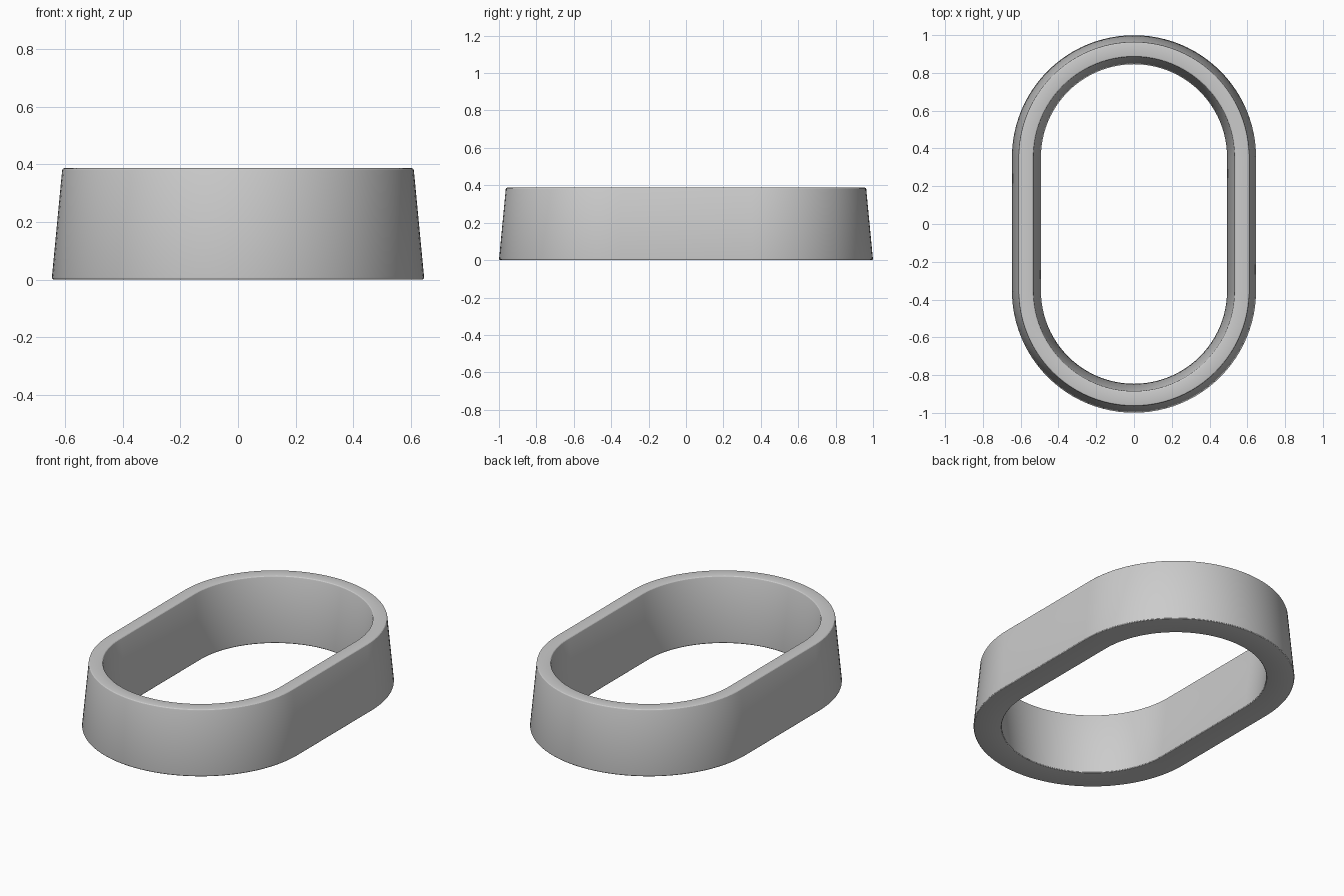
import bpy, bmesh
from math import pi, cos, sin, radians

if "Cube" in bpy.data.objects:
    bpy.data.objects.remove(bpy.data.objects["Cube"])

CENTRE_Y = 0.353   # centres of the two round ends
ARC_STEPS = 48     # segments per round end
# tapered wall section: (radius, height)
SECTION = [(0.647, 0.0), (0.610, 0.387), (0.533, 0.387), (0.492, 0.0)]


def stadium(radius):
    """Outline of a slot: two half circles joined by straight sides."""
    pts = []
    for start, cy in ((0, CENTRE_Y), (pi, -CENTRE_Y)):
        for i in range(ARC_STEPS + 1):
            a = start + pi * i / ARC_STEPS
            pts.append((radius * cos(a), cy + radius * sin(a)))
    return pts


# sweep the section around the outline
bm = bmesh.new()
loops = [[bm.verts.new((x, y, z)) for x, y in stadium(r)] for r, z in SECTION]
for k, a in enumerate(loops):
    b = loops[(k + 1) % len(loops)]
    for i in range(len(a)):
        j = (i + 1) % len(a)
        bm.faces.new((a[i], a[j], b[j], b[i]))
bmesh.ops.recalc_face_normals(bm, faces=bm.faces)
mesh = bpy.data.meshes.new("oval_ring")
bm.to_mesh(mesh)
bm.free()
ring = bpy.data.objects.new("oval_ring", mesh)
bpy.context.collection.objects.link(ring)

# small rounded rims
bevel = ring.modifiers.new("rim_rounding", "BEVEL")
bevel.width = 0.008
bevel.segments = 3
bevel.limit_method = "ANGLE"
bevel.angle_limit = radians(40)

bpy.context.view_layer.objects.active = ring
ring.select_set(True)
bpy.ops.object.modifier_apply(modifier=bevel.name)
bpy.ops.object.shade_smooth_by_angle(angle=radians(25))
